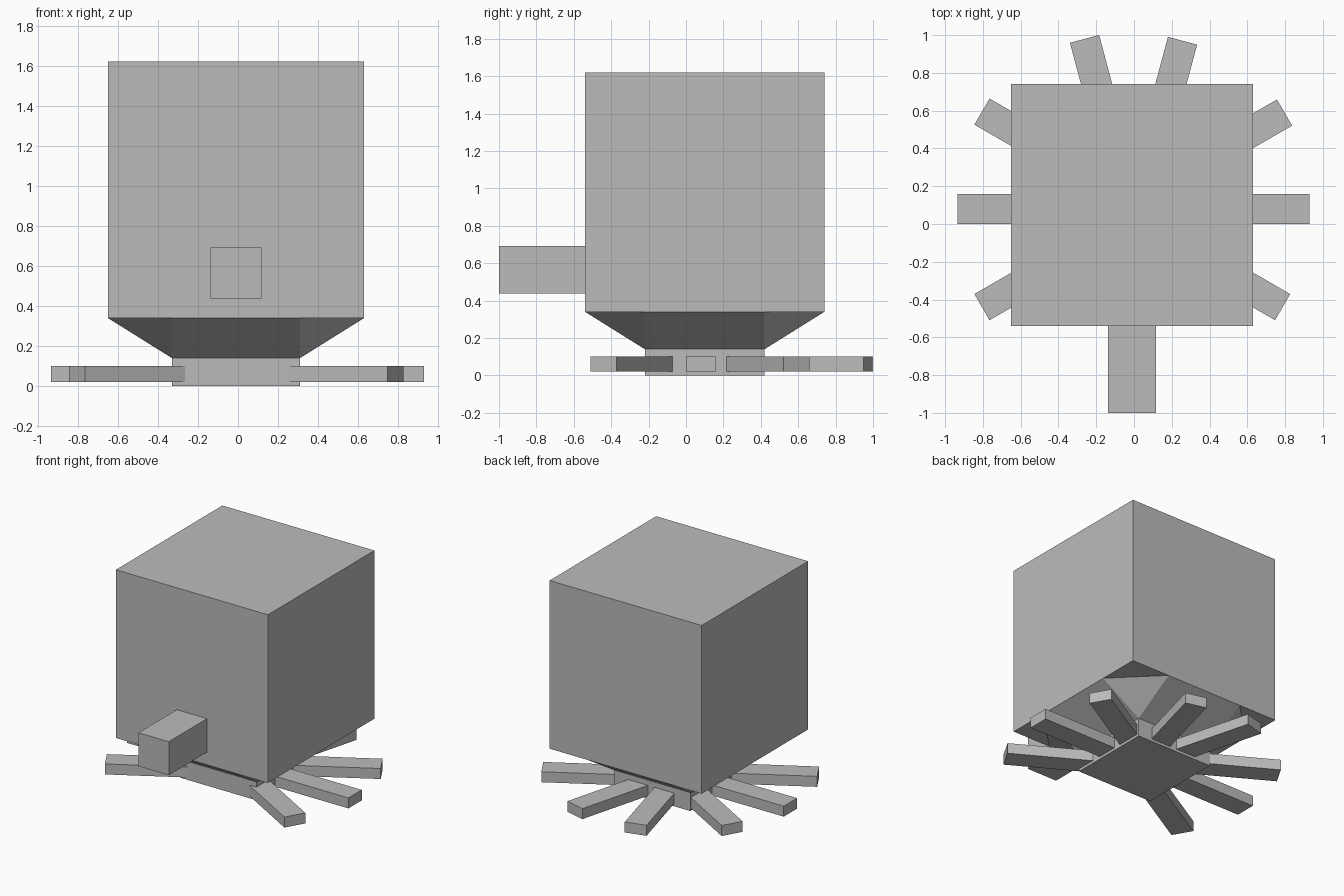
import bpy
import bmesh
from math import radians, cos, sin
from mathutils import Matrix, Vector

default = bpy.data.objects.get("Cube")
if default:
    bpy.data.objects.remove(default, do_unlink=True)

# Single plain grey
grey = bpy.data.materials.new("plain grey")
grey.use_nodes = True
colour = (0.5, 0.5, 0.5, 1)
grey.diffuse_color = colour
grey.node_tree.nodes["Principled BSDF"].inputs["Base Color"].default_value = colour


def finish(name, bm):
    bmesh.ops.recalc_face_normals(bm, faces=bm.faces)
    mesh = bpy.data.meshes.new(name)
    bm.to_mesh(mesh)
    bm.free()
    mesh.materials.append(grey)
    obj = bpy.data.objects.new(name, mesh)
    bpy.context.collection.objects.link(obj)
    return obj


def box(name, centre, size, turn=0):
    bm = bmesh.new()
    bmesh.ops.create_cube(bm, size=1, matrix=Matrix.Diagonal((*size, 1)))
    obj = finish(name, bm)
    obj.location = centre
    obj.rotation_euler.z = radians(turn)
    return obj


CX, CY = -0.01, 0.10      # body axis
HEAD, NECK = 0.64, 0.32   # half widths
NECK_TOP, HEAD_BASE, HEAD_TOP = 0.14, 0.34, 1.62

# Head, snout and neck
box("head", (CX, CY, (HEAD_BASE + HEAD_TOP) / 2),
    (2 * HEAD, 2 * HEAD, HEAD_TOP - HEAD_BASE))
box("snout", (CX, -0.75, 0.565), (0.255, 0.5, 0.255))
box("neck", (CX, CY, NECK_TOP / 2), (2 * NECK, 2 * NECK, NECK_TOP))

# Flare from the square neck to an octagon under the head
bm = bmesh.new()
for sx in (-1, 1):
    for sy in (-1, 1):
        for x, y, z in ((NECK, NECK, NECK_TOP), (HEAD, NECK, HEAD_BASE),
                        (NECK, HEAD, HEAD_BASE)):
            bm.verts.new((CX + sx * x, CY + sy * y, z))
bmesh.ops.convex_hull(bm, input=bm.verts[:])
bmesh.ops.dissolve_limit(bm, angle_limit=radians(1),
                         verts=bm.verts[:], edges=bm.edges[:])
finish("neck_flare", bm)

# Tentacles: name, tip centre and heading
LENGTH = 0.65
tentacles = (
    ("front_left", 0.787, -0.44, -30),
    ("side_left", 0.93, 0.08, 0),
    ("rear_left", 0.797, 0.59, 30),
    ("back_left", 0.257, 0.97, 75),
    ("back_right", -0.262, 0.98, 105),
    ("rear_right", -0.805, 0.595, 150),
    ("side_right", -0.935, 0.08, 180),
    ("front_right", -0.805, -0.44, 210),
)
for name, x, y, turn in tentacles:
    heading = Vector((cos(radians(turn)), sin(radians(turn)), 0))
    box(name + "_tentacle", Vector((x, y, 0.06)) - heading * LENGTH / 2,
        (LENGTH, 0.16, 0.08), turn)
